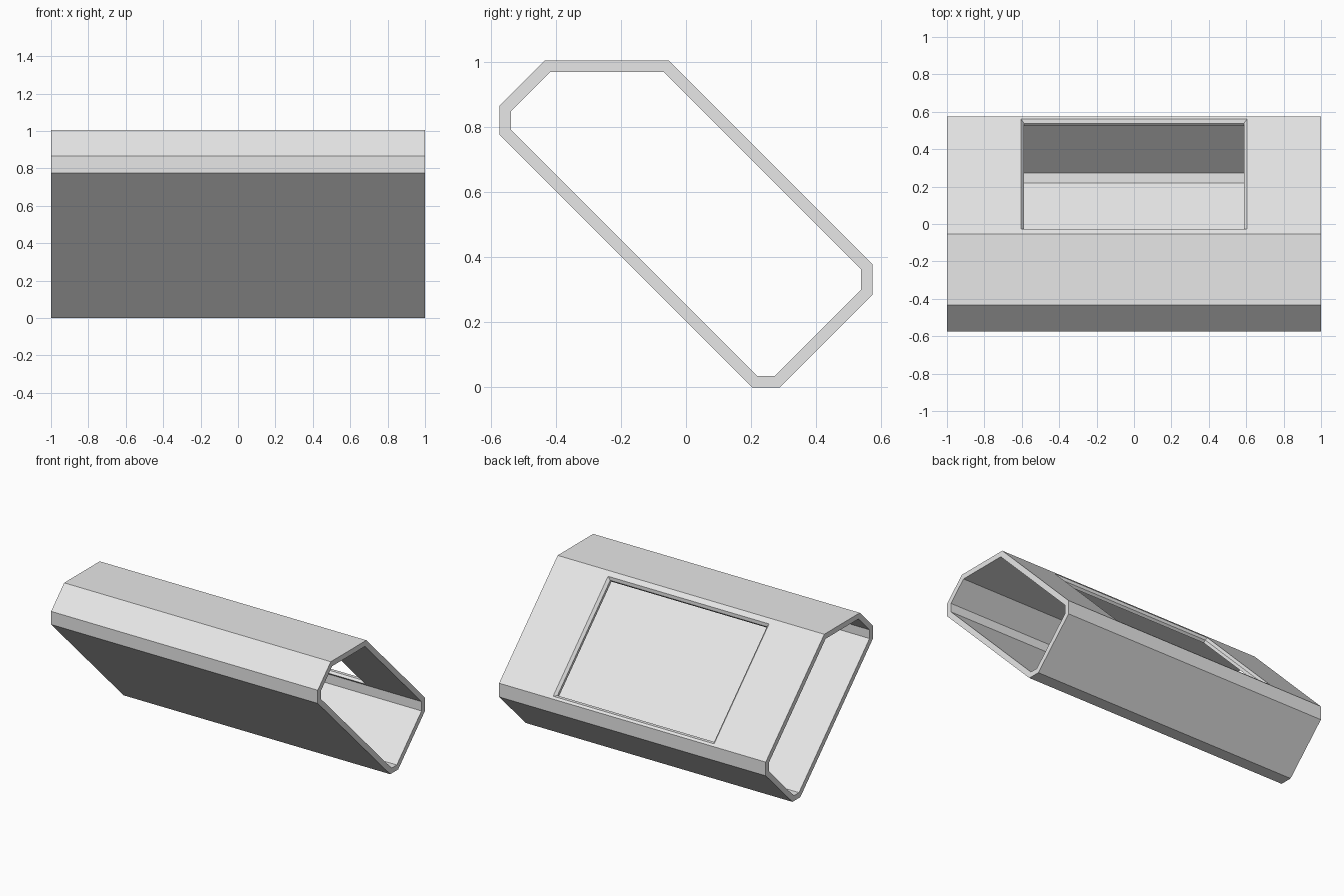
import bpy, bmesh
from mathutils import Vector

if "Cube" in bpy.data.objects:
    bpy.data.objects.remove(bpy.data.objects["Cube"])

HALF_LENGTH = 1.0
WALL = 0.036

grey = bpy.data.materials.new("light grey")
grey.use_nodes = True
grey.diffuse_color = (0.8, 0.8, 0.8, 1)
grey.node_tree.nodes["Principled BSDF"].inputs["Base Color"].default_value = (0.8, 0.8, 0.8, 1)


def inset(points, d):
    """Mitred inward offset of a clockwise outline."""
    result = []
    for i, p in enumerate(points):
        a = (p - points[i - 1]).normalized()
        b = (points[(i + 1) % len(points)] - p).normalized()
        na, nb = Vector((a.y, -a.x)), Vector((b.y, -b.x))
        result.append(p + (na + nb) * d / (1 + na.dot(nb)))
    return result


def make_object(name, bm):
    bmesh.ops.recalc_face_normals(bm, faces=bm.faces[:])
    mesh = bpy.data.meshes.new(name)
    bm.to_mesh(mesh)
    bm.free()
    mesh.materials.append(grey)
    obj = bpy.data.objects.new(name, mesh)
    bpy.context.collection.objects.link(obj)
    return obj


def bridge(bm, first, second):
    for i in range(len(first)):
        j = (i + 1) % len(first)
        bm.faces.new((first[i], first[j], second[j], second[i]))


# Open-ended tube: outer and inner outlines swept along x
outline = [Vector(p) for p in (
    (-0.434, 1.006), (-0.053, 1.006), (0.574, 0.379), (0.574, 0.286),
    (0.288, 0), (0.203, 0), (-0.574, 0.777), (-0.574, 0.866))]
bm = bmesh.new()
loops = [[bm.verts.new((x, p.x, p.y)) for p in pts]
         for x, pts in ((-HALF_LENGTH, outline), (HALF_LENGTH, outline),
                        (HALF_LENGTH, inset(outline, WALL)),
                        (-HALF_LENGTH, inset(outline, WALL)))]
for k in range(4):
    bridge(bm, loops[k], loops[(k + 1) % 4])
shell = make_object("tube_shell", bm)

# Rectangular window with a chamfered rim, cut through the back slope
normal = Vector((0, 1, 1)).normalized()
down = Vector((0, 1, -1)).normalized()
centre = Vector((0, 0.267, 0.686))
half_x, half_v, chamfer = 0.604, 0.416, 0.0165
bm = bmesh.new()
rings = []
for height, grow in ((0.01, 0.01), (-chamfer, -chamfer), (-0.06, -chamfer)):
    rings.append([bm.verts.new(centre + normal * height
                               + Vector((sx * (half_x + grow), 0, 0))
                               + down * sv * (half_v + grow))
                  for sx, sv in ((-1, -1), (1, -1), (1, 1), (-1, 1))])
bridge(bm, rings[0], rings[1])
bridge(bm, rings[1], rings[2])
bm.faces.new(rings[0])
bm.faces.new(rings[2])
cutter = make_object("window_cutter", bm)
cutter.hide_render = True

cut = shell.modifiers.new("window", "BOOLEAN")
cut.operation = "DIFFERENCE"
cut.solver = "EXACT"
cut.object = cutter
bpy.context.view_layer.objects.active = shell
shell.select_set(True)
bpy.ops.object.modifier_apply(modifier=cut.name)
bpy.data.objects.remove(cutter)
